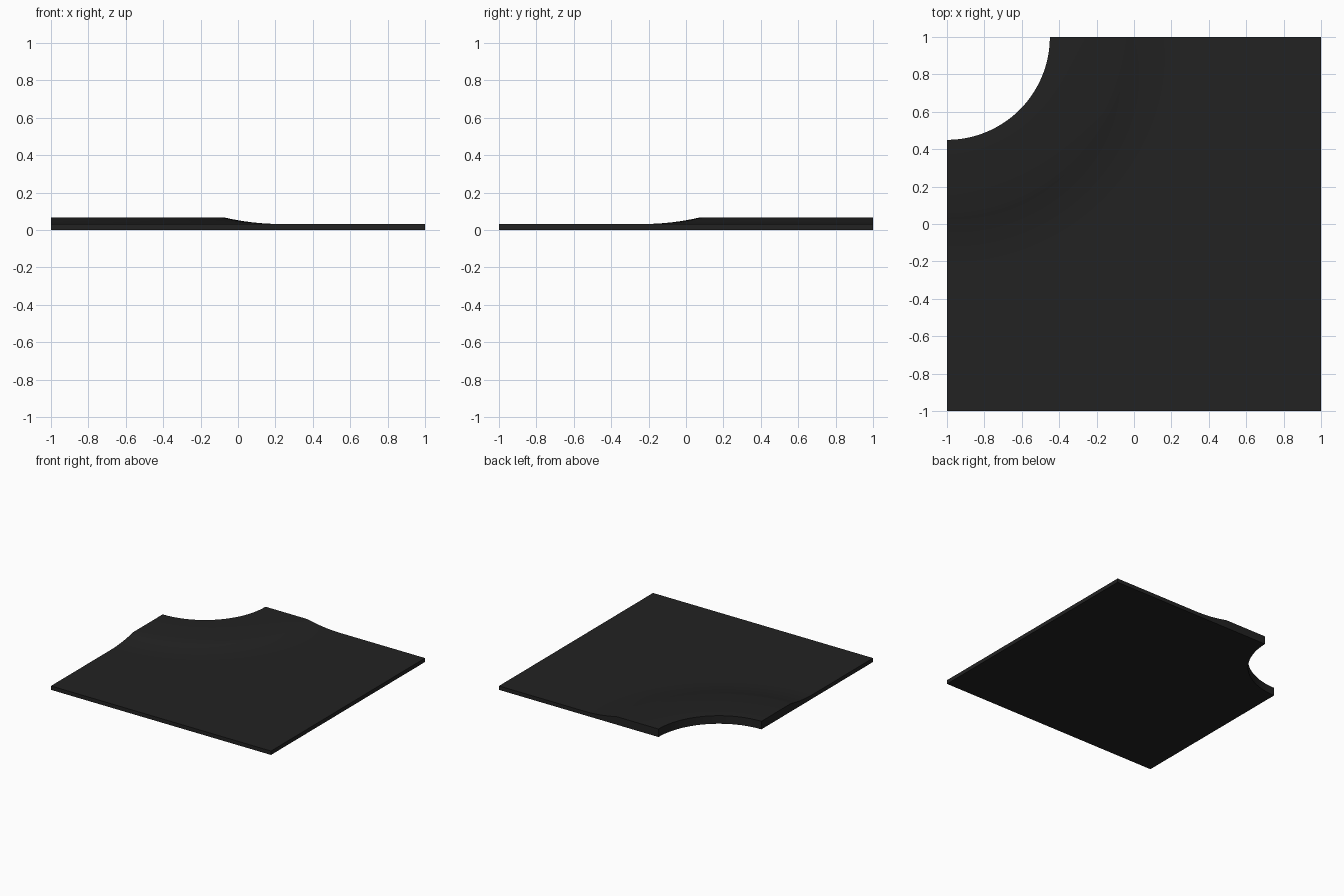
import bpy, bmesh
from math import sin, cos, pi

if "Cube" in bpy.data.objects:
    bpy.data.objects.remove(bpy.data.objects["Cube"])

SEGMENTS = 48           # even, so one section lands on the square's far corner
BASE, RIM = 0.032, 0.066
HOLE_R, RIM_R, SLOPE_R = 0.55, 0.93, 1.23
STEPS = 8


def section(angle):
    """Closed radial cross-section, from the hole out to the square edge."""
    edge = 2.0 / max(cos(angle), sin(angle))
    pts = [(HOLE_R, 0), (HOLE_R, RIM)]
    # concave fillet from the raised rim down to the thin plate
    for i in range(STEPS + 1):
        t = 1 - i / STEPS
        pts.append((SLOPE_R - (SLOPE_R - RIM_R) * t, BASE + (RIM - BASE) * t * t))
    pts += [(edge, BASE), (edge, 0)]
    return [(-1 + r * cos(angle), 1 - r * sin(angle), z) for r, z in pts]


# Corner plate: sections swept a quarter turn around the (-1, 1) corner
bm = bmesh.new()
rows = [[bm.verts.new(p) for p in section(pi / 2 * i / SEGMENTS)]
        for i in range(SEGMENTS + 1)]
n = len(rows[0])
for a, b in zip(rows, rows[1:]):
    for j in range(n):
        k = (j + 1) % n
        bm.faces.new((a[j], a[k], b[k], b[j]))
bm.faces.new(rows[0])
bm.faces.new(rows[-1])
bmesh.ops.recalc_face_normals(bm, faces=bm.faces)

mesh = bpy.data.meshes.new("corner_plate")
bm.to_mesh(mesh)
bm.free()
plate = bpy.data.objects.new("corner_plate", mesh)
bpy.context.collection.objects.link(plate)

# Near-black finish
mat = bpy.data.materials.new("dark_plate")
mat.diffuse_color = (0.016, 0.016, 0.016, 1)
mat.use_nodes = True
mat.node_tree.nodes["Principled BSDF"].inputs["Base Color"].default_value = mat.diffuse_color
mesh.materials.append(mat)

# Smooth curves, crisp edges
bpy.context.view_layer.objects.active = plate
plate.select_set(True)
bpy.ops.object.shade_smooth_by_angle(angle=pi / 6)
